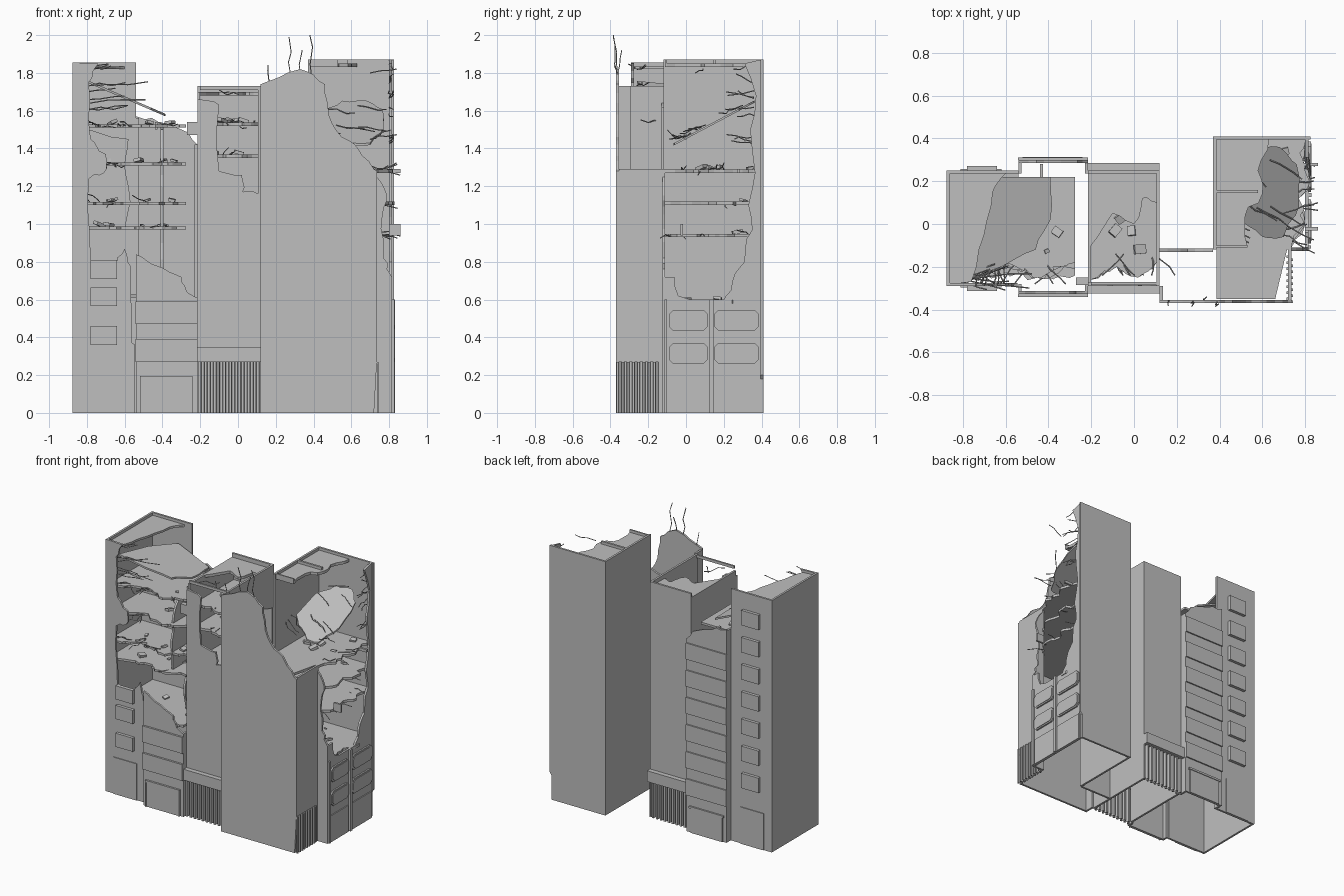
import bpy, bmesh, random
from mathutils import Vector, Matrix, Euler

random.seed(7)
if "Cube" in bpy.data.objects:
    bpy.data.objects.remove(bpy.data.objects["Cube"])

grey = bpy.data.materials.new("concrete_grey")
grey.use_nodes = True
tone = (0.52, 0.52, 0.52, 1)
grey.diffuse_color = tone
grey.node_tree.nodes["Principled BSDF"].inputs["Base Color"].default_value = tone


def place(axis, a, b, d):
    return {"x": (d, a, b), "y": (a, d, b), "z": (a, b, d)}[axis]


def finish(name, bm, tilt=None):
    bmesh.ops.recalc_face_normals(bm, faces=bm.faces)
    if tilt:
        for v in bm.verts:
            v.co.z += tilt[0] * v.co.x + tilt[1] * v.co.y
    mesh = bpy.data.meshes.new(name)
    bm.to_mesh(mesh)
    bm.free()
    mesh.materials.append(grey)
    ob = bpy.data.objects.new(name, mesh)
    bpy.context.collection.objects.link(ob)


def part(name, *shapes, tilt=None):
    """Each shape is an outline extruded along an axis from lo to hi."""
    bm = bmesh.new()
    for axis, pts, lo, hi in shapes:
        face = bm.faces.new([bm.verts.new(place(axis, a, b, lo)) for a, b in pts])
        grown = bmesh.ops.extrude_face_region(bm, geom=[face], use_keep_orig=True)
        moved = [v for v in grown["geom"] if isinstance(v, bmesh.types.BMVert)]
        bmesh.ops.translate(bm, verts=moved, vec=place(axis, 0, 0, hi - lo))
    finish(name, bm, tilt)


def box(x0, x1, y0, y1, z0, z1):
    return ("z", [(x0, y0), (x1, y0), (x1, y1), (x0, y1)], z0, z1)


def octagon(a0, a1, b0, b1, c):
    return [(a0 + c, b0), (a1 - c, b0), (a1, b0 + c), (a1, b1 - c),
            (a1 - c, b1), (a0 + c, b1), (a0, b1 - c), (a0, b0 + c)]


def corrugated(a0, a1, n, near, deep, swap=False):
    """Folded sheet from the ground up to the ledge height."""
    step = (a1 - a0) / n
    wave = []
    for i in range(n):
        for t, b in ((0, near), (.4, near), (.5, deep), (.9, deep)):
            wave.append((a0 + (i + t) * step, b))
    wave.append((a1, near))
    inner = [(a, b + (deep - near) * .35) for a, b in reversed(wave)]
    pts = wave + inner
    return ("z", [(b, a) for a, b in pts] if swap else pts, 0, .27)


def rag(pts, n=3, amp=0.012):
    """Broken edge: split each segment and jitter the new points."""
    out = [pts[0]]
    for p, q in zip(pts, pts[1:]):
        for i in range(1, n):
            t = i / n
            out.append(tuple(p[k] + (q[k] - p[k]) * t + random.uniform(-amp, amp) for k in (0, 1)))
        out.append(q)
    return out


def rods(name, ends, radius=0.003):
    """Bent reinforcing bars as thin tubes."""
    cu = bpy.data.curves.new(name, "CURVE")
    cu.dimensions = "3D"
    cu.bevel_depth = radius
    cu.bevel_resolution = 0
    cu.use_fill_caps = True
    for start, end in ends:
        a, b = Vector(start), Vector(end)
        sp = cu.splines.new("POLY")
        sp.points.add(3)
        for i, p in enumerate(sp.points):
            bend = Vector([random.uniform(-0.012, 0.012) for _ in range(3)]) if 0 < i < 3 else Vector()
            p.co = (*(a.lerp(b, i / 3) + bend), 1)
    tmp = bpy.data.objects.new(name + "_path", cu)
    mesh = bpy.data.meshes.new_from_object(tmp)
    bpy.data.objects.remove(tmp)
    mesh.name = name
    mesh.materials.clear()
    mesh.materials.append(grey)
    bpy.context.collection.objects.link(bpy.data.objects.new(name, mesh))


def rubble(name, n, x0, x1, y0, y1, levels):
    bm = bmesh.new()
    for _ in range(n):
        s = random.uniform(0.02, 0.055)
        pos = (random.uniform(x0, x1), random.uniform(y0, y1), random.choice(levels) + s * 0.15)
        turn = Euler([random.uniform(-0.4, 0.4), random.uniform(-0.4, 0.4), random.uniform(0, 3)])
        bmesh.ops.create_cube(bm, size=1, matrix=Matrix.LocRotScale(
            Vector(pos), turn, Vector((s, s * 0.8, s * 0.35))))
    finish(name, bm)


# Left tower: outer wall, back wall, broken front
part("left_tower_walls", box(-.875, -.86, -.29, .25, 0, 1.855), box(-.86, -.54, .235, .25, 0, 1.855))
part("left_tower_front", ("y", [(-.875, 0), (-.545, 0), (-.545, .36), (-.56, .37)] + rag(
    [(-.57, .78), (-.6, .87), (-.64, .8), (-.78, .81), (-.79, 1.24), (-.71, 1.27), (-.7, 1.37),
     (-.78, 1.45), (-.79, 1.75), (-.74, 1.85)]) + [(-.875, 1.855)], -.29, -.275))
part("left_tower_roof", ("z", [(-.86, -.28)] + rag(
    [(-.76, -.27), (-.7, -.05), (-.66, .15), (-.6, .235)]) + [(-.86, .235)], 1.82, 1.835))
part("left_tower_windows",
     *[box(-.78, -.64, .245, .272, z * .2 + .42, z * .2 + .53) for z in range(7)],
     *[box(-.78, -.64, -.312, -.285, z, z + .1) for z in (.36, .565, .71)],
     box(-.81, -.62, -.296, -.285, 0, .27), box(-.81, -.62, .245, .256, 0, .27))

# Bay section, front broken low and back broken near the top
part("bay_front", ("y", [(-.54, 0), (-.215, 0)] + rag(
    [(-.215, .61), (-.27, .64), (-.3, .72), (-.46, .79), (-.54, .84)]), -.328, -.314),
    box(-.54, -.525, -.314, -.28, 0, .78), box(-.23, -.215, -.314, -.28, 0, .61))
part("bay_back", ("y", [(-.54, 0), (-.215, 0)] + rag(
    [(-.215, 1.42), (-.3, 1.5), (-.42, 1.54), (-.54, 1.57)]), .286, .3),
    box(-.54, -.525, .235, .286, 0, 1.56), box(-.23, -.215, .235, .286, 0, 1.42),
    box(-.44, -.425, .22, .28, 1.5, 1.54))
part("bay_bands",
     *[box(-.543, -.215, .298, .31, z * .2 + .27, z * .2 + .39) for z in range(6)],
     *[box(-.543, -.215, -.342, -.326, z * .2 + .27, z * .2 + .39) for z in range(2)])
part("garage_doors", *[box(-.51, -.25, y, y + .008, 0, .18) for y in (-.335, .299)],
     box(-.52, -.24, -.342, -.328, .18, .195), box(-.52, -.24, .3, .312, .18, .195),
     *[box(x, x + .01, -.342, -.328, 0, .18) for x in (-.52, -.25)])

# Floors of the left half, each with its own broken front edge
for i, (z, back) in enumerate([(.61, .02), (.97, .05), (1.1, .09), (1.31, .1), (1.51, .08)]):
    edge = rag([(-.8, -.26), (-.62, -.26 + back), (-.45, -.25), (-.275, -.26 + back)], 6, .022)
    part("left_floor_%d" % (i + 1), ("z", [(-.86, .235), (-.86, -.26)] + edge + [
        (-.275, .22), (-.54, .22), (-.54, .235)], z, z + .016))
part("partition_walls",
     ("x", [(.22, .62), (-.02, .62)] + rag([(-.05, .75), (-.02, .97), (.22, .97)]), -.41, -.395),
     ("x", [(.22, .98), (-.19, .98)] + rag([(-.2, 1.2), (-.17, 1.4), (-.1, 1.5), (.22, 1.51)]), -.41, -.395),
     ("y", [(-.86, .97), (-.6, .97)] + rag([(-.57, 1.12), (-.6, 1.31), (-.58, 1.45), (-.86, 1.51)]), .1, .112))
part("left_fallen_slab", ("z", rag([(-.79, -.26), (-.62, -.2), (-.46, -.12), (-.39, .02), (-.39, .22),
     (-.64, .22), (-.73, .0)], 3), 1.405, 1.418), tilt=(-.43, 0))

# Middle tower with ledges and folded sheet base
part("middle_walls", box(-.215, -.2, -.275, .235, 0, 1.7), box(.105, .12, -.29, .25, 0, 1.73),
     box(-.215, .105, .235, .25, .27, 1.73))
part("middle_front", ("y", [(-.215, .27), (.105, .27)] + rag(
    [(.105, 1.16), (.025, 1.17), (.02, 1.26), (-.1, 1.28), (-.1, 1.63), (-.2, 1.66)]) +
    [(-.215, 1.66)], -.29, -.275))
part("middle_ledges", box(-.215, .12, -.325, -.28, .27, .35), box(-.215, .12, .24, .285, .27, .35))
part("middle_base_sheets", corrugated(-.21, .115, 10, -.31, -.285), corrugated(-.21, .115, 10, .262, .237))
for i, z in enumerate((.9, 1.1, 1.35, 1.52)):
    part("middle_floor_%d" % (i + 1), ("z", [(-.2, .235), (-.2, -.26)] + rag(
        [(-.2, -.26), (-.08, -.2), (.02, -.25), (.105, -.18)], 4)[1:] + [(.105, .235)], z, z + .018))
part("middle_roof", ("z", [(-.2, .235)] + rag(
    [(-.2, -.1), (-.1, .05), (0, .0), (.04, .12), (.105, .1)], 3) + [(.105, .235)], 1.68, 1.7))
part("middle_beams", box(-.27, -.2, -.285, -.25, 1.47, 1.54), box(-.2, .11, -.285, -.272, 1.71, 1.73))

# Front shaft with tall broken facade and folded sheet on the side base
part("shaft_front", ("y", [(.12, 0), (.72, 0), (.735, .27), (.735, 1.28)] + rag(
    [(.72, 1.29), (.66, 1.36), (.62, 1.42), (.55, 1.46), (.5, 1.53), (.475, 1.64), (.46, 1.74),
     (.4, 1.79), (.33, 1.82), (.26, 1.8), (.2, 1.77), (.12, 1.74)], 2, .008), -.37, -.355))
part("shaft_walls", box(.72, .735, -.355, -.11, .27, 1.29), box(.12, .135, -.355, -.29, 0, 1.73),
     box(.72, .735, -.145, -.11, 0, .27),
     ("y", [(.12, 0), (.37, 0)] + rag([(.37, 1.62), (.25, 1.56), (.12, 1.64)]), -.13, -.115))
part("shaft_base_sheet", corrugated(-.368, -.145, 8, .743, .72, swap=True))

# Right tower: intact inner and back walls, broken outer side
part("right_tower_walls", box(.37, .385, -.12, .41, 0, 1.87),
     ("y", [(.385, 0), (.81, 0), (.81, .18), (.825, .2), (.825, 1.87), (.385, 1.87)], .395, .41))
part("right_tower_side", ("x", [(.395, 0), (-.11, 0)] + rag(
    [(-.11, .72), (-.06, .72), (-.04, .62), (.02, .6), (.2, .6), (.24, .65), (.26, .74), (.31, .8),
     (.32, .92), (.35, .97), (.33, 1.1), (.365, 1.27), (.34, 1.5), (.37, 1.68), (.31, 1.85)], 2, .008) +
    [(.395, 1.87)], .8, .815))
part("right_tower_front", ("y", [(.735, 0), (.815, 0)] + rag(
    [(.815, .72), (.77, .82), (.765, 1.05), (.79, 1.15), (.735, 1.25)]), -.125, -.11))
bays = ((-.09, .115), (.15, .385))
part("side_window_panels", *[("x", octagon(a, b, z, z + .11, .022), .812, .826)
                             for a, b in bays for z in (.26, .435)])
part("side_window_panes", *[("x", octagon(a + .01, b - .01, z + .01, z + .1, .02), .826, .83)
                            for a, b in bays for z in (.26, .435)])
part("side_posts_and_base", box(.81, .83, .125, .145, 0, .6), box(.81, .828, -.115, -.1, 0, .6),
     *[box(.812, .822, a, b, 0, .195) for a, b in bays])
for i, z in enumerate((.58, .93, 1.1, 1.27)):
    part("right_floor_%d" % (i + 1), ("z", [(.385, .395), (.385, -.35), (.66, -.35), (.715, -.12)] + rag(
        [(.735, -.11), (.8, .0), (.77, .12), (.82, .2), (.79, .3), (.8, .395)], 3, .018), z, z + .018))
part("right_roof", ("z", [(.385, .395), (.385, -.1)] + rag(
    [(.53, -.1), (.52, .04), (.6, .14), (.58, .25), (.63, .395)], 3), 1.83, 1.85),
    box(.385, .58, .145, .16, 1.85, 1.87), box(.385, .53, -.11, -.1, 1.83, 1.87))
part("right_fallen_slab", ("z", rag([(.42, .08), (.52, .0), (.6, -.06), (.7, -.06), (.77, .08), (.76, .28),
     (.68, .36), (.55, .36), (.45, .26)], 3), 1.45, 1.462), tilt=(0, .53))
part("side_floor_stubs", box(.8, .86, -.03, -.015, .94, 1.0), box(.79, .86, .27, .285, 1.27, 1.29))

# Reinforcing bars
bars = [((.28, -.36, 1.78), (.27, -.385, 1.99)), ((.39, -.36, 1.78), (.38, -.385, 2)),
        ((.17, -.36, 1.72), (.16, -.38, 1.84)), ((.33, -.36, 1.8), (.34, -.34, 1.92))]
for x0, x1, y, levels, n in ((-.78, -.3, -.24, (.98, 1.11, 1.32, 1.52), 18), (-.1, .1, -.2, (1.36, 1.53, 1.7), 9)):
    for _ in range(n):
        x, z = random.uniform(x0, x1), random.choice(levels)
        bars.append(((x, y + .06, z), (x + random.uniform(-.1, .1), y - .04, z + random.uniform(-.03, .05))))
for _ in range(10):
    z = random.uniform(1.55, 1.85)
    bars.append(((-.8, -.26, z), (random.uniform(-.7, -.45), random.uniform(-.31, -.15), z + .02)))
for _ in range(16):
    y, z = random.uniform(-.08, .36), random.choice((.94, 1.11, 1.28, 1.28, 1.45, 1.8))
    bars.append(((.7, y, z), (random.uniform(.78, .86), y + random.uniform(-.08, .05), z + random.uniform(-.03, .05))))
for _ in range(8):
    x, y = random.uniform(.45, .72), random.uniform(-.05, .3)
    z = 1.47 + .53 * y
    bars.append(((x - .08, y + .04, z + .02), (x + .07, y - .05, z)))
for _ in range(10):
    z = random.uniform(1.3, 1.85)
    bars.append(((.8, .36, z), (.82, random.uniform(.2, .3), z + random.uniform(-.05, .05))))
rods("reinforcing_bars", bars)

# Loose debris on the floors
rubble("left_rubble", 26, -.75, -.32, -.2, .18, (.63, .99, 1.12, 1.33, 1.53))
rubble("middle_rubble", 8, -.15, .07, -.15, .2, (1.37, 1.54))
rubble("right_rubble", 16, .45, .72, -.25, .35, (.6, .95, 1.12, 1.29))
